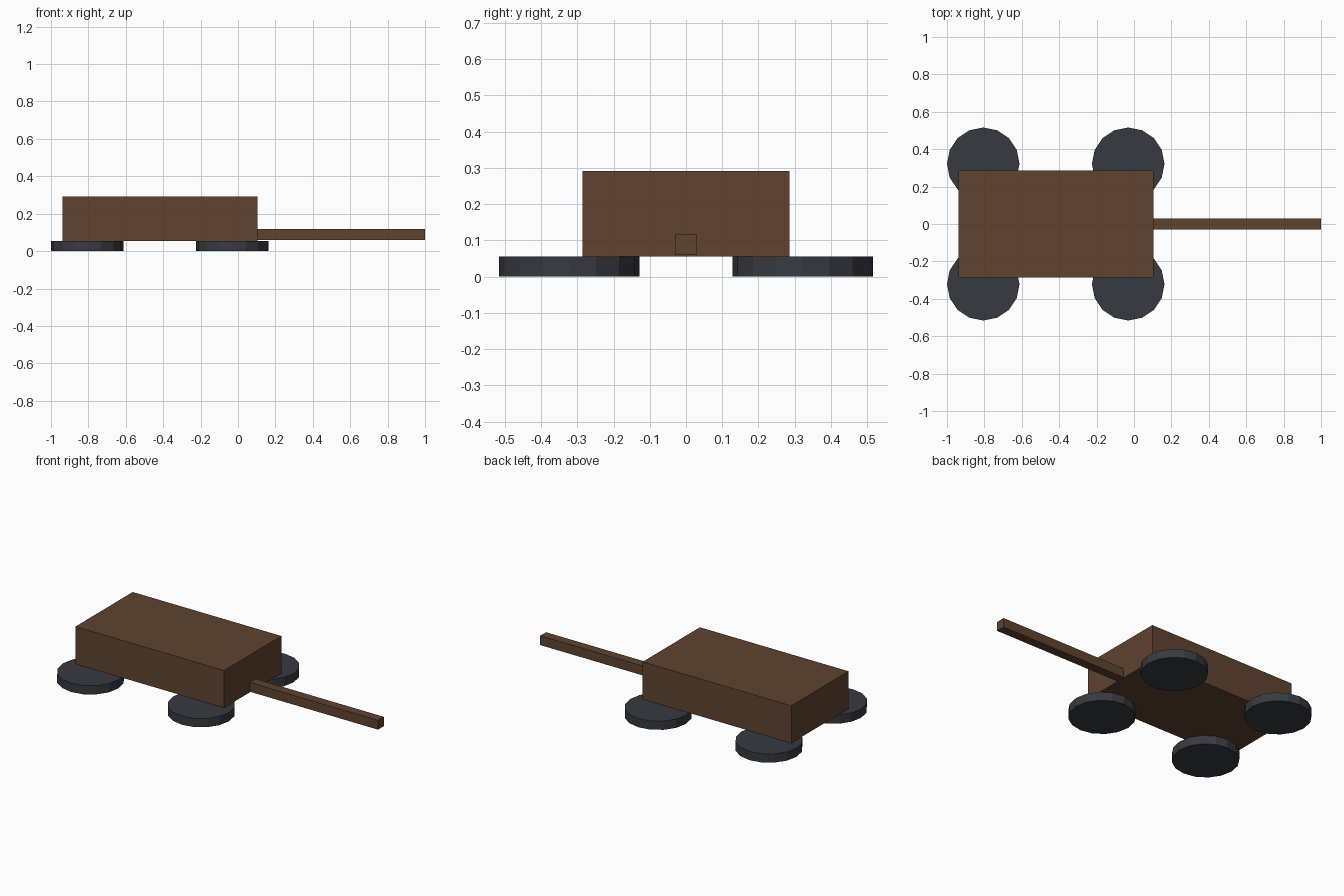
import bpy

if "Cube" in bpy.data.objects:
    bpy.data.objects.remove(bpy.data.objects["Cube"])


def material(name, color):
    mat = bpy.data.materials.new(name)
    mat.diffuse_color = (*color, 1)
    mat.use_nodes = True
    mat.node_tree.nodes["Principled BSDF"].inputs["Base Color"].default_value = mat.diffuse_color
    return mat


wood = material("brown_wood", (0.115, 0.056, 0.03))
rubber = material("dark_rubber", (0.04, 0.042, 0.052))


def box(name, lo, hi, mat):
    center = [(a + b) / 2 for a, b in zip(lo, hi)]
    bpy.ops.mesh.primitive_cube_add(size=1, location=center)
    obj = bpy.context.object
    obj.name = name
    obj.scale = [b - a for a, b in zip(lo, hi)]
    bpy.ops.object.transform_apply(location=False, rotation=False, scale=True)
    obj.data.materials.append(mat)


WHEEL_RADIUS = 0.194
WHEEL_HEIGHT = 0.055

# Cart body resting on the wheels
box("cart_body", (-0.937, -0.286, WHEEL_HEIGHT), (0.103, 0.286, 0.291), wood)

# Pull bar at the +x end
box("pull_bar", (0.103, -0.029, 0.059), (1.0, 0.029, 0.118), wood)

# Four flat-lying 16-sided wheels
for end, x in (("rear", -0.806), ("front", -0.031)):
    for side, y in (("left", 0.322), ("right", -0.322)):
        bpy.ops.mesh.primitive_cylinder_add(
            vertices=16, radius=WHEEL_RADIUS, depth=WHEEL_HEIGHT,
            location=(x, y, WHEEL_HEIGHT / 2))
        wheel = bpy.context.object
        wheel.name = f"{end}_{side}_wheel"
        wheel.data.materials.append(rubber)
